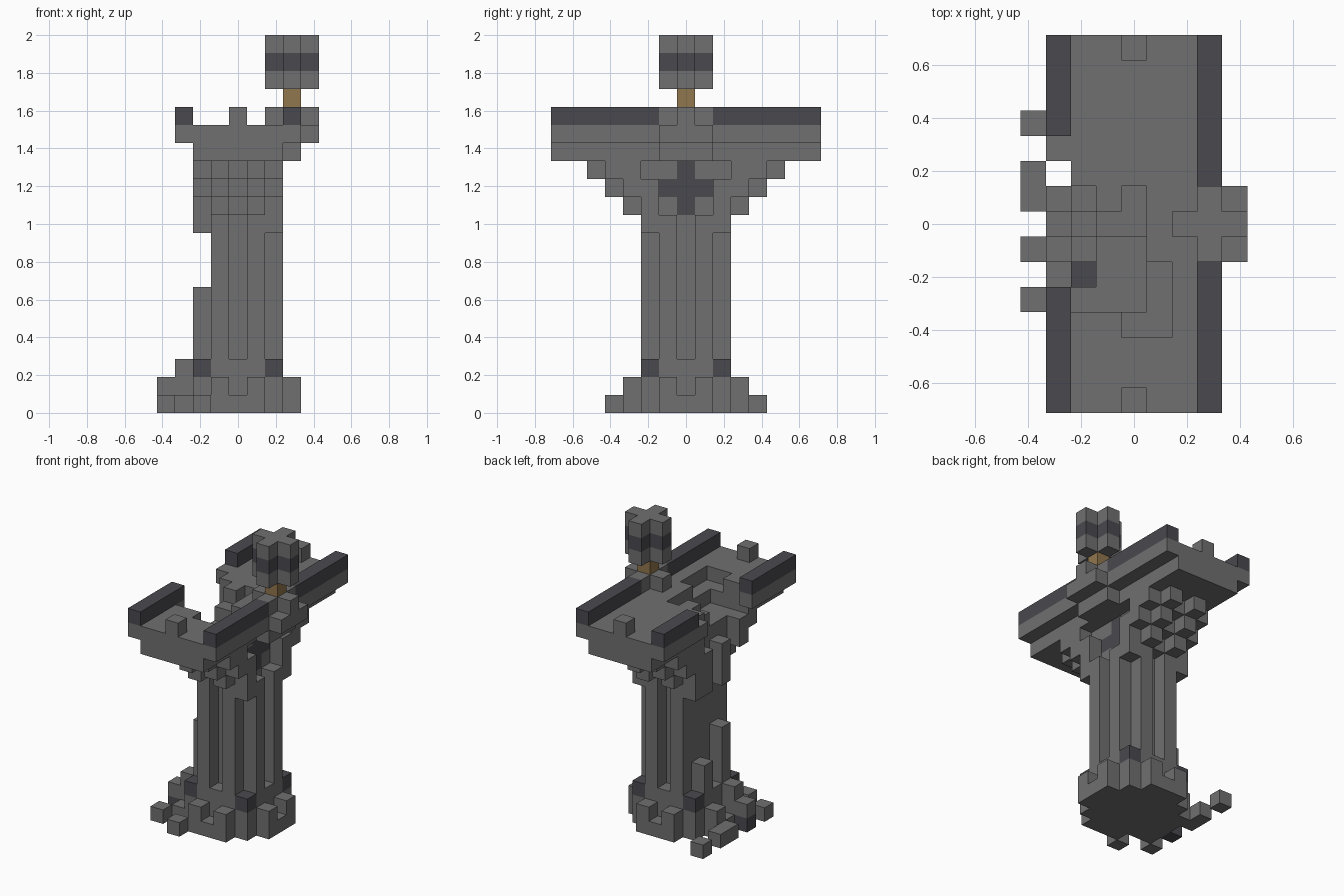
import bpy, bmesh
from mathutils import Vector

old = bpy.data.objects.get("Cube")
if old:
    bpy.data.objects.remove(old, do_unlink=True)

U = 2 / 21  # edge length of one block


def material(name, rgb):
    m = bpy.data.materials.new(name)
    m.use_nodes = True
    m.diffuse_color = (*rgb, 1)
    bsdf = m.node_tree.nodes["Principled BSDF"]
    bsdf.inputs["Base Color"].default_value = (*rgb, 1)
    bsdf.inputs["Roughness"].default_value = 0.9
    return m


STONE, DARK, WOOD = 0, 1, 2
MATS = [material("grey stone", (0.16, 0.16, 0.16)),
        material("dark stone", (0.068, 0.066, 0.077)),
        material("brown wood", (0.28, 0.18, 0.075))]

blocks = {}  # (x, y, z) -> (part name, material index)


def span(a):
    return range(a[0], a[1] + 1) if isinstance(a, tuple) else (a,)


def fill(part, x, y, z, mat=STONE):
    for i in span(x):
        for j in span(y):
            for k in span(z):
                blocks[i, j, k] = (part, mat)


def carve(x, y, z):
    for i in span(x):
        for j in span(y):
            for k in span(z):
                blocks.pop((i, j, k), None)


def plus(part, x, y, z, mat=STONE):
    fill(part, (x - 1, x + 1), y, z, mat)
    fill(part, x, (y - 1, y + 1), z, mat)


# Stepped octagonal base with notched sides and dark corner stones
fill("base", (-2, 2), (-2, 2), (0, 2))
fill("base", (-3, 3), (-1, 1), (0, 1))
fill("base", (-1, 1), (-3, 3), (0, 1))
for s in (-1, 1):
    carve(0, 3 * s, 1)
    carve(3 * s, 0, 1)
    for t in (-1, 1):
        fill("base_corner", 2 * s, 2 * t, 2, DARK)

# Ribbed shaft: solid core with two ribs on each side
fill("shaft", (-1, 1), (-1, 1), (3, 13))
for s in (-1, 1):
    for t in (-1, 1):
        fill("shaft", 2 * s, t, (3, 10))
        fill("shaft", t, 2 * s, (3, 10))
        fill("shaft", 2 * s, 2 * t, 10)

# Toothed corbels stepping outwards under the deck
for k in (11, 12, 13):
    for i in range(-2, 3):
        reach = k - 8 if abs(i) == 1 else k - 9
        fill("corbels", i, (-reach, reach), k)

# Recessed window with a dark cross
carve(2, (-1, 1), (11, 12))
carve(2, (-2, 2), 13)
fill("window_cross", 1, 0, (11, 13), DARK)
fill("window_cross", 1, (-1, 1), 12, DARK)

# Deck, railings and end posts
fill("deck", (-2, 2), (-7, 7), 14)
fill("deck", (-3, 3), (-7, 7), 15)
fill("deck", 3, (-1, 1), 14)
fill("deck", 4, (-1, 1), 15)
for s in (-1, 1):
    for y in ((-7, -2), (2, 7)):
        fill("railing", 3 * s, y, 16, DARK)
    fill("end_post", 0, 7 * s, 16)
plus("turret_foot", 3, 0, 16)

# Broken side of the deck and shaft
carve(-3, (-2, 3), 16)
carve(-3, (-2, 2), 15)
carve((-2, 0), (-3, -1), (14, 15))
carve(-2, (0, 1), (14, 15))
carve((-1, 0), 0, 15)
carve(0, 1, 15)
carve((0, 1), -4, 15)
carve(1, (-3, -2), 15)
carve(-2, -2, (3, 13))
carve(-2, 0, (11, 13))
carve(-2, (-1, 1), 13)
carve(-2, (-2, 2), (7, 9))
carve(-2, 1, (5, 6))

# Rubble on the ground
fill("rubble", -4, 4, 0)
fill("rubble", -4, (1, 2), 0)
fill("rubble", -4, -3, 0)
fill("rubble", -2, -4, 0)
fill("rubble", -3, -2, 0)
fill("rubble", -3, -1, 2)
fill("rubble", -4, -1, 1)
fill("rubble", -4, -1, 0, DARK)

# Turret: wooden pole and banded head
fill("turret_pole", 3, 0, 17, WOOD)
for k in (18, 19, 20):
    plus("turret_head", 3, 0, k, DARK if k == 19 else STONE)


def build(part):
    """Make one object from the exposed sides of a part's blocks."""
    bm = bmesh.new()
    for pos, (name, mat) in blocks.items():
        if name != part:
            continue
        c = Vector(pos) + Vector((0, 0, 0.5))
        for axis in range(3):
            for s in (-1, 1):
                n = Vector((0, 0, 0))
                n[axis] = s
                if tuple(int(p + d) for p, d in zip(pos, n)) in blocks:
                    continue
                u = Vector((0, 0, 0))
                u[(axis + 1) % 3] = 1
                v = n.cross(u)
                quad = ((-1, -1), (1, -1), (1, 1), (-1, 1))
                corners = [(c + (n + u * a + v * b) / 2) * U for a, b in quad]
                face = bm.faces.new([bm.verts.new(p) for p in corners])
                face.material_index = mat
    bmesh.ops.remove_doubles(bm, verts=bm.verts[:], dist=U / 100)
    mesh = bpy.data.meshes.new(part)
    for m in MATS:
        mesh.materials.append(m)
    bm.to_mesh(mesh)
    bm.free()
    bpy.context.scene.collection.objects.link(bpy.data.objects.new(part, mesh))


for part in sorted({name for name, _ in blocks.values()}):
    build(part)
